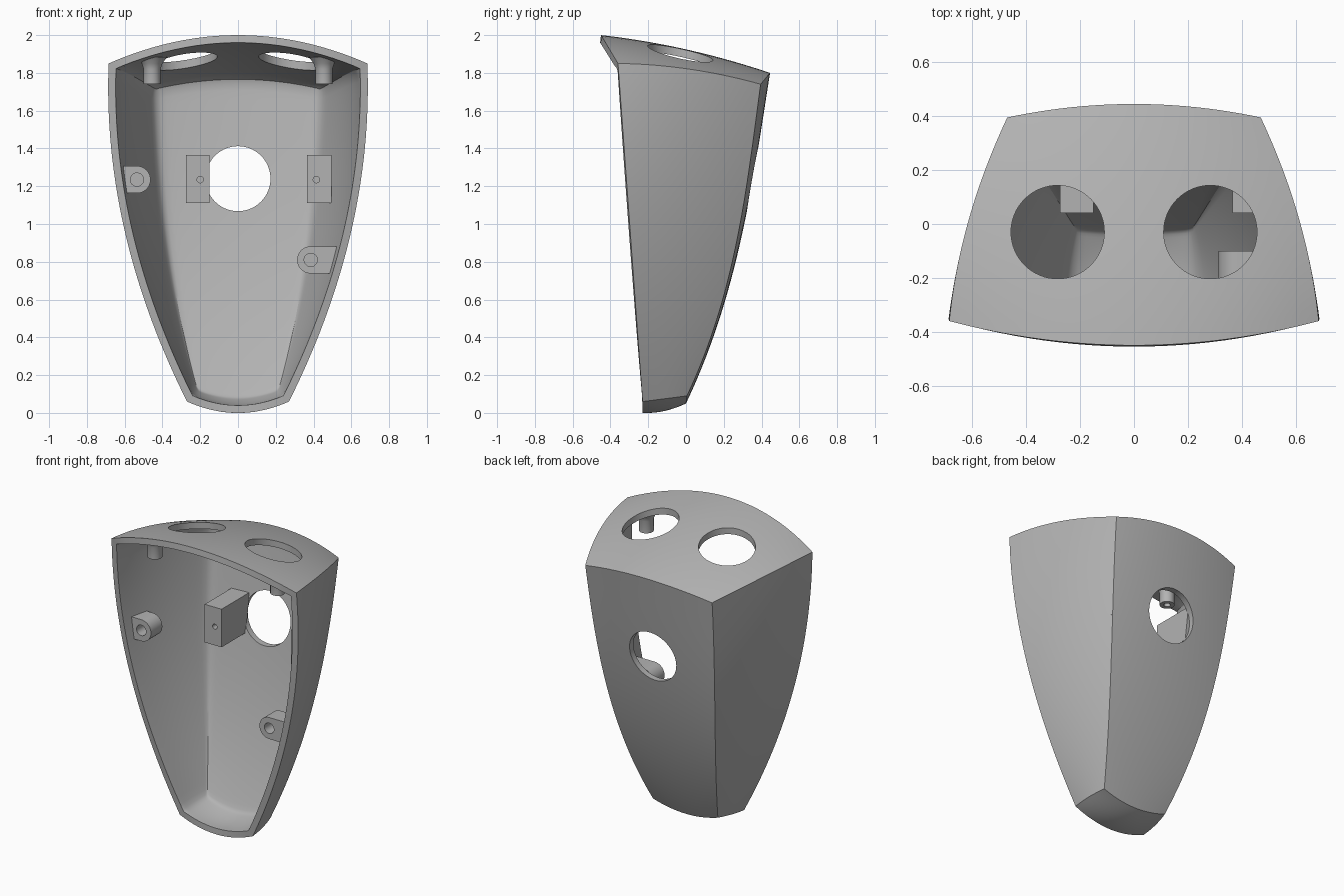
import bpy, bmesh, math
from mathutils import Vector

cube = bpy.data.objects.get("Cube")
if cube:
    bpy.data.objects.remove(cube, do_unlink=True)

grey = bpy.data.materials.new("plain_grey")
grey.use_nodes = True
grey.diffuse_color = (0.45, 0.45, 0.45, 1)
grey.node_tree.nodes["Principled BSDF"].inputs["Base Color"].default_value = (0.45, 0.45, 0.45, 1)


def lerp(a, b, t):
    return a + (b - a) * t


def curve(points, z):
    """Smooth polynomial through a few (z, value) points."""
    total = 0
    for i, (zi, vi) in enumerate(points):
        for j, (zj, _) in enumerate(points):
            if i != j:
                vi *= (z - zj) / (zi - zj)
        total += vi
    return total


def make_object(name, bm):
    bmesh.ops.recalc_face_normals(bm, faces=bm.faces)
    mesh = bpy.data.meshes.new(name)
    bm.to_mesh(mesh)
    bm.free()
    mesh.materials.append(grey)
    obj = bpy.data.objects.new(name, mesh)
    bpy.context.collection.objects.link(obj)
    return obj


def activate(obj):
    bpy.ops.object.select_all(action='DESELECT')
    obj.select_set(True)
    bpy.context.view_layer.objects.active = obj


def apply_modifier(obj, mod):
    activate(obj)
    bpy.ops.object.modifier_apply(modifier=mod.name)


def smooth(obj):
    activate(obj)
    bpy.ops.object.shade_smooth_by_angle(angle=math.radians(30))


def drill(obj, center, radius, depth, axis):
    """Cut a round hole along y or z."""
    turn = (math.pi / 2, 0, 0) if axis == 'y' else (0, 0, 0)
    bpy.ops.mesh.primitive_cylinder_add(vertices=64, radius=radius, depth=depth,
                                        location=center, rotation=turn)
    cutter = bpy.context.object
    cutter.hide_render = True
    mod = obj.modifiers.new("hole", 'BOOLEAN')
    mod.operation, mod.solver, mod.object = 'DIFFERENCE', 'EXACT', cutter
    apply_modifier(obj, mod)
    bpy.data.objects.remove(cutter, do_unlink=True)


# Shell surface: b runs across, s from front to back, t from bottom to top
FRONT_X = [(0.06, 0.27), (0.757, 0.546), (1.3, 0.66), (1.85, 0.685)]
CORNER_X = [(0.09, 0.24), (0.6, 0.355), (1.2, 0.435), (1.74, 0.47)]
CORNER_Y = [(0.09, 0.005), (0.44, 0.145), (1.02, 0.29), (1.74, 0.395)]


def shell_point(b, s, t):
    zf, zc = lerp(0.06, 1.85, t), lerp(0.09, 1.74, t)
    arch = 4 * s * (1 - s)
    x = lerp(curve(FRONT_X, zf), curve(CORNER_X, zc), s) + lerp(0.01, 0.035, t) * arch
    y = lerp(lerp(-0.23, -0.36, t), curve(CORNER_Y, zc), s)
    z = lerp(zf, zc, s) + 0.025 * t * arch
    crown = 1 - b * b
    y += crown * lerp(-0.005 * s, lerp(-0.09, 0.05, s), t)
    z += crown * lerp(lerp(-0.06, -0.04, s) - 0.015 * arch, lerp(0.15, 0.06, s), t)
    return Vector((b * x, y, z))


def patch(bm, func, nu, nv):
    grid = [[bm.verts.new(func(i / nu, j / nv)) for j in range(nv + 1)] for i in range(nu + 1)]
    for i in range(nu):
        for j in range(nv):
            bm.faces.new((grid[i][j], grid[i + 1][j], grid[i + 1][j + 1], grid[i][j + 1]))


ACROSS, DEEP, HIGH = 24, 18, 38
bm = bmesh.new()
for side in (-1, 1):
    patch(bm, lambda s, t: shell_point(side, s, t), DEEP, HIGH)
patch(bm, lambda u, t: shell_point(2 * u - 1, 1, t), ACROSS, HIGH)
for end in (0, 1):
    patch(bm, lambda u, s: shell_point(2 * u - 1, s, end), ACROSS, DEEP)
bmesh.ops.remove_doubles(bm, verts=bm.verts, dist=0.0005)
bmesh.ops.recalc_face_normals(bm, faces=bm.faces)
# Make sure the back wall faces outward
back = max(bm.faces, key=lambda f: f.calc_center_median().y)
flip = back.normal.y < 0
shell = make_object("shell", bm)
if flip:
    shell.data.flip_normals()
outer_count = len(shell.data.vertices)
wall = shell.modifiers.new("wall", 'SOLIDIFY')
wall.thickness, wall.offset = 0.04, -1
wall.use_even_offset = wall.use_quality_normals = True
apply_modifier(shell, wall)

# Soften the inside corners, leaving the rim crisp
bm = bmesh.new()
bm.from_mesh(shell.data)
inner = [v for v in bm.verts if v.index >= outer_count
         and all(e.other_vert(v).index >= outer_count for e in v.link_edges)]
for _ in range(6):
    bmesh.ops.smooth_vert(bm, verts=inner, factor=0.5,
                          use_axis_x=True, use_axis_y=True, use_axis_z=True)
bm.to_mesh(shell.data)
bm.free()

# Round openings in the back and top
drill(shell, (0, 0.4, 1.24), 0.172, 0.6, 'y')
for side in (-1, 1):
    drill(shell, (side * 0.283, -0.03, 1.9), 0.173, 0.5, 'z')
smooth(shell)


def prism(name, front, rear):
    """Solid between two matching outlines."""
    bm = bmesh.new()
    a = [bm.verts.new(p) for p in front]
    c = [bm.verts.new(p) for p in rear]
    bm.faces.new(a)
    bm.faces.new(c[::-1])
    for i in range(len(a)):
        j = (i + 1) % len(a)
        bm.faces.new((a[j], a[i], c[i], c[j]))
    return make_object(name, bm)


# Rectangular mounting blocks reaching back to the wall
def block(name, x0, x1, rear_x1, hole_x):
    z0, z1 = 1.11, 1.365
    front = [(x0, 0.04, z0), (x1, 0.04, z0), (x1, 0.04, z1), (x0, 0.04, z1)]
    rear = [(x0, 0.30, z0), (rear_x1, 0.30, z0), (rear_x1, 0.335, z1), (x0, 0.335, z1)]
    obj = prism(name, front, rear)
    drill(obj, (hole_x, 0.04, 1.235), 0.017, 0.2, 'y')
    smooth(obj)


block("right_block", -0.275, -0.15, -0.15, -0.2)
block("left_block", 0.365, 0.495, 0.43, 0.415)


# Rounded screw bosses on the side walls
def boss(name, side, x, z, y, front_end, rear_end):
    r = 0.072

    def outline(depth, end):
        arc = [math.radians(90 + 180 * i / 20) for i in range(21)]
        pts = [(x + r * math.cos(a), z + r * math.sin(a)) for a in arc]
        pts += [(end, z - r), (end, z + r)]
        return [(side * px, depth, pz) for px, pz in pts]

    obj = prism(name, outline(y, front_end), outline(y + 0.12, rear_end))
    drill(obj, (side * x, y, z), 0.035, 0.16, 'y')
    smooth(obj)


boss("right_boss", -1, 0.535, 1.235, -0.26, 0.62, 0.59)
boss("left_boss", 1, 0.385, 0.81, -0.22, 0.525, 0.495)

# Hanging pegs under the top, flared where they meet it
for label, side in (("right", -1), ("left", 1)):
    bm = bmesh.new()
    rings = []
    for z, r in ((1.74, 0.045), (1.82, 0.045), (1.85, 0.055), (1.885, 0.08)):
        rings.append([bm.verts.new((side * 0.455 + r * math.cos(a), -0.23 + r * math.sin(a), z))
                      for a in (math.tau * i / 32 for i in range(32))])
    for low, high in zip(rings, rings[1:]):
        for i in range(32):
            j = (i + 1) % 32
            bm.faces.new((low[i], low[j], high[j], high[i]))
    bm.faces.new(rings[0][::-1])
    bm.faces.new(rings[-1])
    peg = make_object(label + "_peg", bm)
    drill(peg, (side * 0.455, -0.23, 1.74), 0.02, 0.14, 'z')
    smooth(peg)
